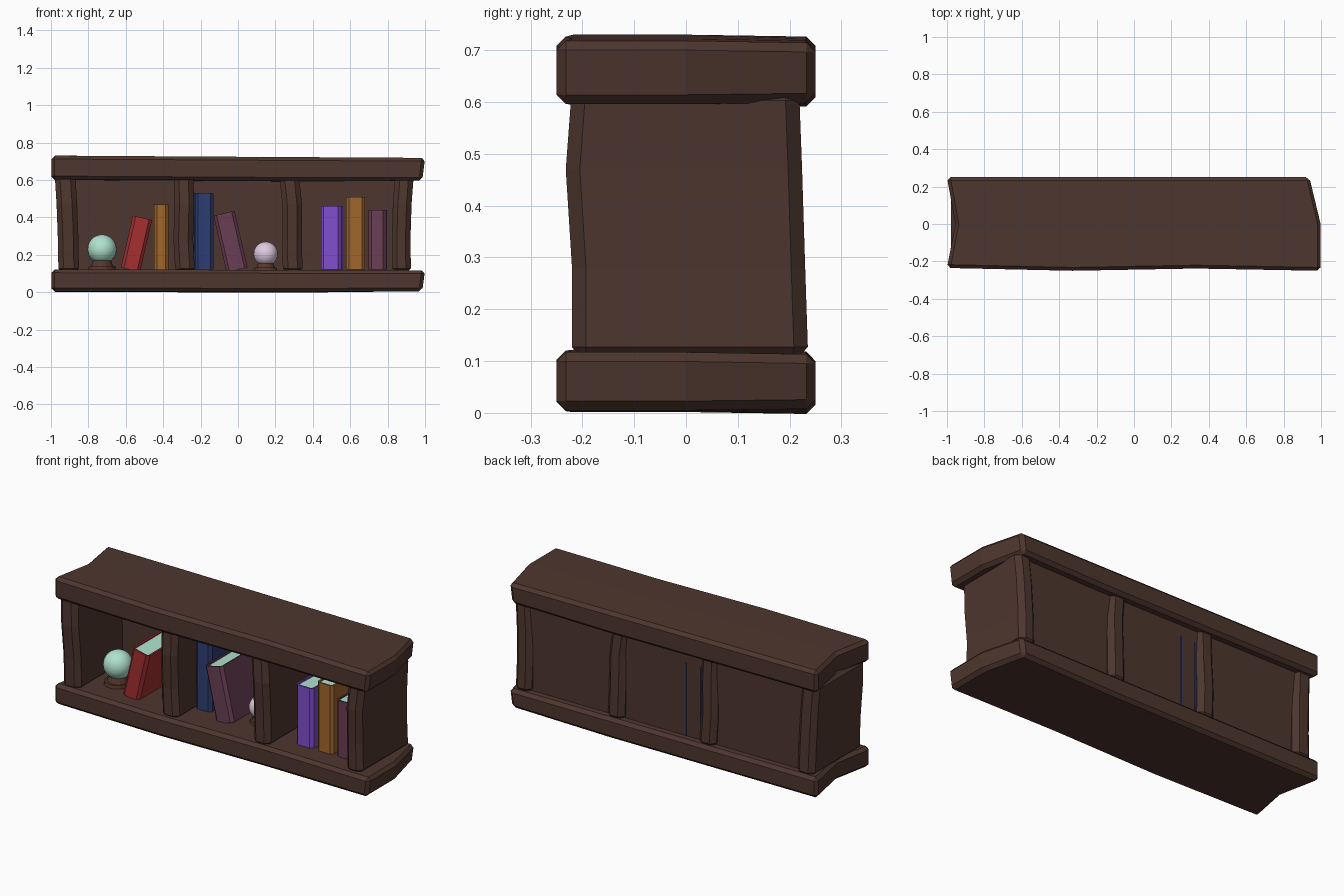
import bpy, bmesh, math
from mathutils import Vector, Matrix

if "Cube" in bpy.data.objects:
    bpy.data.objects.remove(bpy.data.objects["Cube"], do_unlink=True)


def material(name, r, g, b):
    """Flat colour given as 8-bit display values, stored linear."""
    lin = [(c / 255 / 12.92) if c < 11 else ((c / 255 + 0.055) / 1.055) ** 2.4 for c in (r, g, b)]
    m = bpy.data.materials.new(name)
    m.use_nodes = True
    m.diffuse_color = (*lin, 1)
    m.node_tree.nodes["Principled BSDF"].inputs["Base Color"].default_value = (*lin, 1)
    return m


wood = material("dark wood", 78, 54, 46)
stand_wood = material("reddish wood", 88, 56, 46)
pages_mat = material("mint", 176, 226, 206)
lilac = material("lilac", 222, 202, 224)
red = material("red", 164, 46, 48)
ochre = material("ochre", 160, 102, 44)
navy = material("navy", 46, 62, 114)
plum = material("plum", 106, 62, 84)
violet = material("violet", 128, 78, 206)


def finish(bm, name, mat, bevel=0):
    bmesh.ops.recalc_face_normals(bm, faces=bm.faces)
    me = bpy.data.meshes.new(name)
    bm.to_mesh(me)
    bm.free()
    me.materials.append(mat)
    ob = bpy.data.objects.new(name, me)
    bpy.context.collection.objects.link(ob)
    if bevel:
        mod = ob.modifiers.new("worn edges", 'BEVEL')
        mod.width = bevel
        mod.segments = 1
        mod.limit_method = 'ANGLE'
        mod.angle_limit = math.radians(50)
    return ob


def box(bm, lo, hi):
    lo, hi = Vector(lo), Vector(hi)
    mat = Matrix.Translation((lo + hi) / 2) @ Matrix.Diagonal((*(hi - lo), 1))
    return bmesh.ops.create_cube(bm, size=1, matrix=mat)["verts"]


def slice_box(bm, axis, positions):
    """Add edge loops across the box so it can be warped."""
    for p in positions:
        co, no = Vector(), Vector()
        co[axis], no[axis] = p, 1
        bmesh.ops.bisect_plane(bm, geom=bm.verts[:] + bm.edges[:] + bm.faces[:], plane_co=co, plane_no=no)


def plank(name, z0, z1, sag):
    bm = bmesh.new()
    box(bm, (-1, -0.25, z0), (1, 0.25, z1))
    slice_box(bm, 0, (-0.33, 0.33))
    slice_box(bm, 1, (0,))
    for v in bm.verts:
        x, y, z = v.co
        # wavy front edge, notched left end, clipped right back corner
        if y < -0.1:
            v.co.y += 0.015 if x < -0.9 else 0.012 if 0.2 < x < 0.5 else 0
        if x < -0.9 and abs(y) < 0.1:
            v.co.x += 0.045
        if x > 0.9:
            v.co.x -= 0.06 if y > 0.1 else 0
            if z < (z0 + z1) / 2:
                v.co.x -= 0.015
                v.co.z += 0.012 if y > 0.1 else 0.005
        v.co.z -= sag * (x + 1) / 2 + (0.004 if y > 0.1 else 0)
    return finish(bm, name, wood, 0.018)


plank("bottom_plank", 0.005, 0.122, 0.005)
plank("top_plank", 0.603, 0.73, 0.012)


def upright(name, x0, x1, bends):
    """Full-depth upright, its heights shifted sideways by the bends."""
    bm = bmesh.new()
    box(bm, (x0, -0.22, 0.1), (x1, 0.23, 0.63))
    slice_box(bm, 2, (0.28, 0.47))
    levels = (0.1, 0.28, 0.47, 0.63)
    for v in bm.verts:
        i = min(range(len(levels)), key=lambda k: abs(levels[k] - v.co.z))
        v.co.x += bends[i]
        if v.co.y < 0:
            v.co.y -= 0.012 if i == 2 else 0
        else:
            v.co.y -= 0.006 * (i - 1)
    return finish(bm, name, wood, 0.027)


upright("right_end_upright", -0.965, -0.855, (0.005, 0.002, -0.005, -0.015))
upright("right_divider", -0.34, -0.235, (0.005, -0.005, 0.0, -0.003))
upright("left_divider", 0.225, 0.33, (0.015, 0.012, 0.012, -0.005))
upright("left_end_upright", 0.83, 0.93, (-0.005, -0.008, -0.002, 0.01))

bm = bmesh.new()
box(bm, (-0.92, 0.18, 0.1), (0.9, 0.2, 0.63))
finish(bm, "back_panel", wood)


def book(name, x, y, w, h, mat, lean=0, yaw=0, depth=0.27):
    """Cover folded around a page block, spine to the front."""
    t, c, hw = 0.009, 0.016, w / 2
    place = (Matrix.Translation((x, y, 0.12)) @ Matrix.Rotation(math.radians(lean), 4, 'Y')
             @ Matrix.Rotation(math.radians(yaw), 4, 'Z'))
    outer = [(-hw, depth), (-hw, c), (-hw + c, 0), (hw - c, 0), (hw, c), (hw, depth)]
    inner = [(hw - t, depth), (hw - t, c), (hw - c, t), (c - hw, t), (t - hw, c), (t - hw, depth)]
    bm = bmesh.new()
    ring = [bm.verts.new((px, py, 0)) for px, py in outer + inner]
    face = bm.faces.new(ring)
    top = bmesh.ops.extrude_face_region(bm, geom=[face])["geom"]
    bmesh.ops.translate(bm, verts=[g for g in top if isinstance(g, bmesh.types.BMVert)], vec=(0, 0, h))
    finish(bm, name + "_cover", mat).matrix_world = place
    bm = bmesh.new()
    box(bm, (t - hw, c, 0.008), (hw - t, depth - 0.012, h - 0.008))
    finish(bm, name + "_pages", pages_mat).matrix_world = place


book("red_book", -0.575, -0.15, 0.105, 0.285, red, lean=13)
book("thin_ochre_book", -0.41, -0.06, 0.078, 0.35, ochre, depth=0.24)
book("navy_book", -0.18, -0.06, 0.1, 0.41, navy, yaw=1, depth=0.264)
book("leaning_plum_book", -0.005, -0.12, 0.115, 0.31, plum, lean=-13)
book("violet_book", 0.497, -0.12, 0.11, 0.34, violet, yaw=-2)
book("ochre_book", 0.628, -0.12, 0.1, 0.39, ochre)
book("plum_book", 0.745, -0.12, 0.095, 0.32, plum, yaw=-1)


def orb(name, x, y, z, r, mat):
    bm = bmesh.new()
    bmesh.ops.create_uvsphere(bm, u_segments=24, v_segments=16, radius=r, matrix=Matrix.Translation((x, y, z)))
    for f in bm.faces:
        f.smooth = True
    finish(bm, name, mat)
    # stepped round stand, two stacked cones
    bm = bmesh.new()
    floor, seat = 0.115, z - r * 0.85
    mid = (floor + seat) / 2
    for lo, hi, r0, r1 in ((floor, mid, 0.95, 0.9), (mid, seat + 0.01, 0.75, 0.6)):
        bmesh.ops.create_cone(bm, cap_ends=True, segments=16, radius1=r * r0, radius2=r * r1,
                              depth=hi - lo, matrix=Matrix.Translation((x, y, (lo + hi) / 2)))
    finish(bm, name + "_stand", stand_wood)


orb("mint_orb", -0.727, -0.04, 0.23, 0.078, pages_mat)
orb("lilac_orb", 0.148, 0.0, 0.205, 0.065, lilac)
